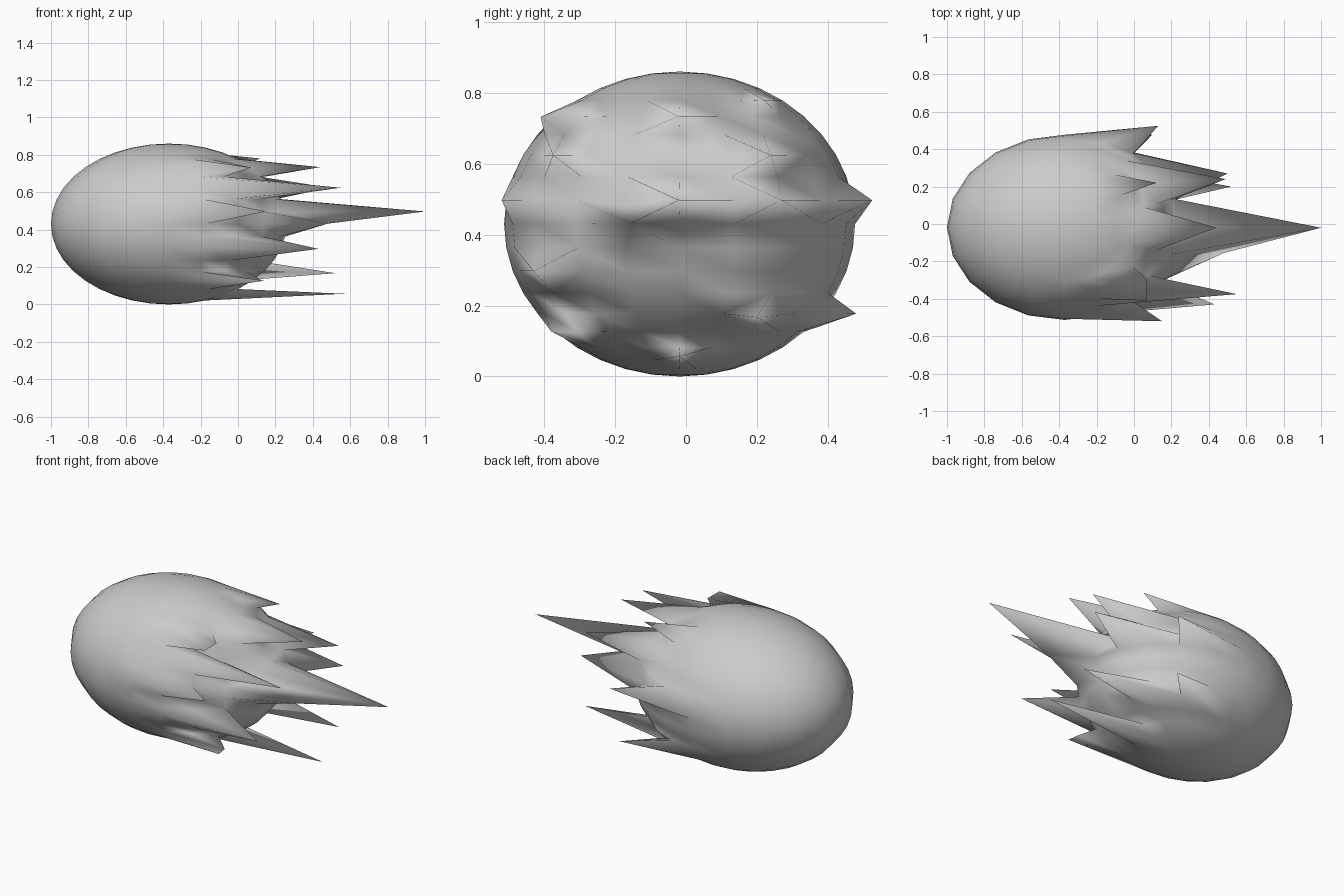
import bpy, bmesh
from math import sin, cos, radians
from mathutils import Vector

if "Cube" in bpy.data.objects:
    bpy.data.objects.remove(bpy.data.objects["Cube"])

CENTRE = Vector((-0.37, -0.018, 0.433))
RADII = Vector((0.63, 0.495, 0.43))


def surface(lat, lon):
    """Point on the egg-shaped body; longitude 0 faces +x."""
    a, b = radians(lat), radians(lon)
    return CENTRE + Vector((RADII.x * cos(a) * cos(b),
                            RADII.y * cos(a) * sin(b),
                            RADII.z * sin(a)))


# Body: smooth ellipsoid, 20 segments by 20 rings
bm = bmesh.new()
bmesh.ops.create_uvsphere(bm, u_segments=20, v_segments=20, radius=1)
for v in bm.verts:
    v.co = Vector((v.co.x * RADII.x, v.co.y * RADII.y, v.co.z * RADII.z)) + CENTRE

# Trailing spikes: (latitude, longitude) of the pulled vertex -> tip
spikes = [
    (9, 0, (1.00, -0.02, 0.50)),       # long centre spike
    (0, -18, (0.48, -0.155, 0.435)),   # its lower shoulder
    (45, 0, (0.44, -0.02, 0.737)),
    (-63, 0, (0.57, -0.02, 0.06)),
    (27, 36, (0.49, 0.24, 0.627)),
    (9, 36, (0.50, 0.27, 0.50)),
    (-36, 36, (0.52, 0.20, 0.17)),
    (27, -54, (0.55, -0.375, 0.627)),
    (-18, -54, (0.43, -0.43, 0.30)),
    (9, 72, (0.13, 0.525, 0.50)),      # side barbs
    (9, -72, (0.15, -0.52, 0.50)),
    (54, 54, (0.12, 0.22, 0.783)),
    (-36, 72, (0.10, 0.48, 0.18)),
    (45, -72, (0.07, -0.41, 0.735)),   # upper flap
    (45, -54, (0.07, -0.30, 0.735)),
    (-45, -72, (0.14, -0.38, 0.13)),   # lower flap
    (-45, -54, (0.13, -0.31, 0.13)),
]
picked = [(min(bm.verts, key=lambda v: (v.co - surface(la, lo)).length), tip)
          for la, lo, tip in spikes]
for v, tip in picked:
    v.co = Vector(tip)

low = min(v.co.z for v in bm.verts)
for v in bm.verts:
    v.co.z -= low
for f in bm.faces:
    f.smooth = True
bmesh.ops.recalc_face_normals(bm, faces=bm.faces)

mesh = bpy.data.meshes.new("spiked_body")
bm.to_mesh(mesh)
bm.free()
bpy.context.collection.objects.link(bpy.data.objects.new("spiked_body", mesh))
